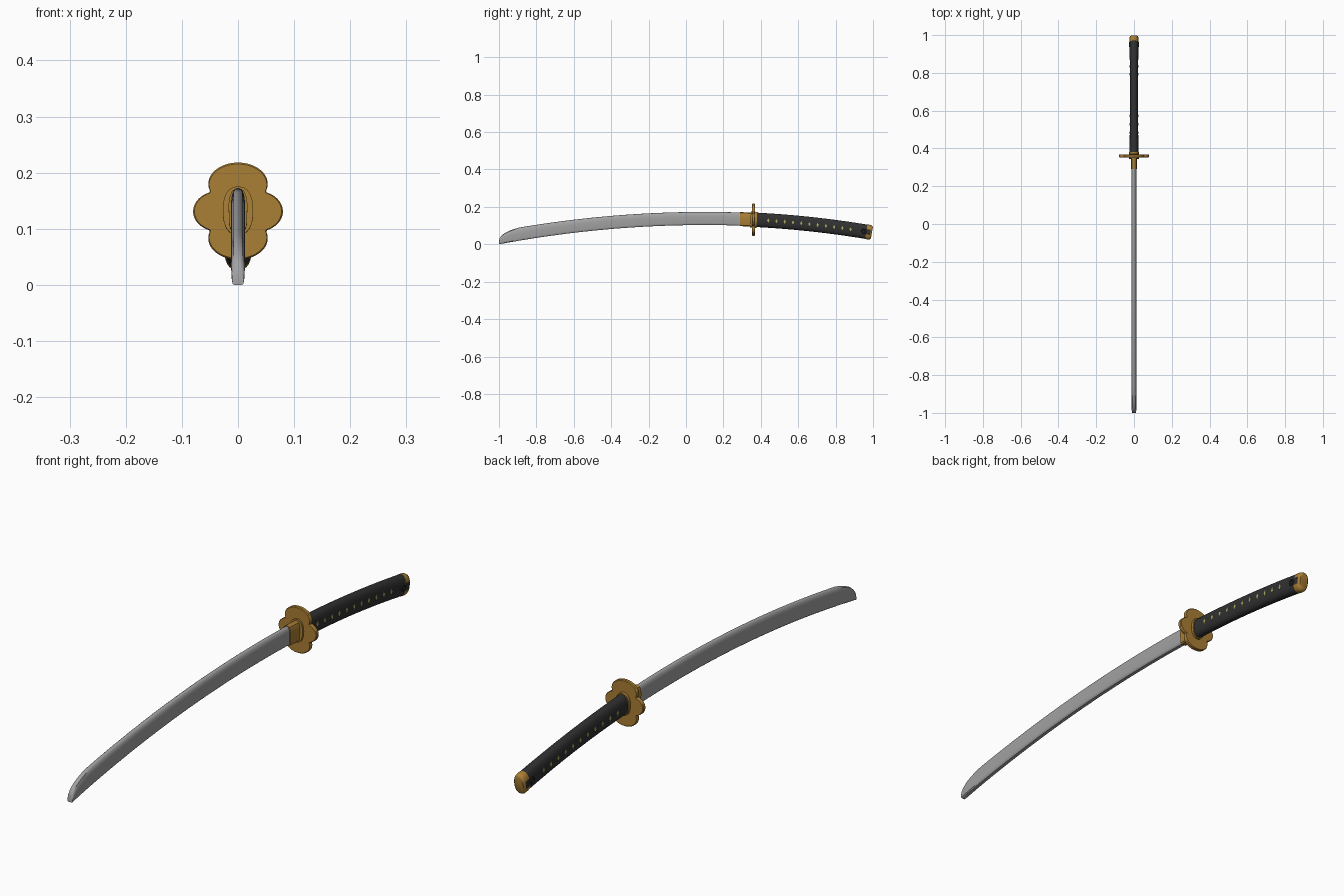
import bpy, bmesh, math
from mathutils import Vector

if "Cube" in bpy.data.objects:
    bpy.data.objects.remove(bpy.data.objects["Cube"])


def material(name, rgb):
    m = bpy.data.materials.new(name)
    m.diffuse_color = (*rgb, 1)
    m.use_nodes = True
    m.node_tree.nodes["Principled BSDF"].inputs["Base Color"].default_value = m.diffuse_color
    return m


STEEL = material("steel grey", (0.36, 0.36, 0.36))
GOLD = material("aged gold", (0.40, 0.21, 0.035))
BLACK = material("wrap black", (0.03, 0.03, 0.03))
OLIVE = material("pale olive", (0.42, 0.40, 0.12))


def loft(name, rings, mats, angle=35):
    """Skin closed rings of equal length and cap both ends."""
    bm = bmesh.new()
    vr = [[bm.verts.new(p) for p in r] for r in rings]
    n = len(vr[0])
    for a, b in zip(vr, vr[1:]):
        for i in range(n):
            bm.faces.new((a[i], a[(i + 1) % n], b[(i + 1) % n], b[i]))
    bm.faces.new(vr[0])
    bm.faces.new(vr[-1])
    bmesh.ops.recalc_face_normals(bm, faces=bm.faces)
    me = bpy.data.meshes.new(name)
    bm.to_mesh(me)
    bm.free()
    for m in mats:
        me.materials.append(m)
    ob = bpy.data.objects.new(name, me)
    bpy.context.collection.objects.link(ob)
    bpy.context.view_layer.objects.active = ob
    for o in bpy.data.objects:
        o.select_set(o == ob)
    bpy.ops.object.shade_smooth_by_angle(angle=math.radians(angle))
    return ob


# Blade: blunt-edged section (half width, height fraction), mirrored
HALF = [(0.0065, 0), (0.0105, 0.06), (0.0115, 0.15), (0.0125, 0.6),
        (0.0115, 0.78), (0.008, 0.94), (0.004, 0.985)]
SECTION = HALF + [(0, 1)] + [(-x, t) for x, t in reversed(HALF)]


def blade_ring(y, height, wide=1.0, drop=0.0):
    bottom = 0.103 - 0.085 * (y - 0.1) ** 2 - drop
    return [(x * wide, y, bottom + t * height) for x, t in SECTION]


tip = [(-1, 0.016, 0.85), (-0.996, 0.032, 0.9), (-0.987, 0.043, 0.95), (-0.972, 0.053, 1),
       (-0.945, 0.062, 1), (-0.92, 0.067, 1), (-0.89, 0.07, 1)]
rings = [blade_ring(*t) for t in tip]
rings += [blade_ring(-0.89 + 1.24 * i / 32, 0.07) for i in range(1, 33)]
loft("blade", rings, [STEEL])

# Collar gripping the blade root
loft("blade_collar", [blade_ring(y, 0.075, 1.35, 0.003) for y in (0.29, 0.312, 0.334, 0.358)], [GOLD])


# Guard: four overlapping oval lobes, outline found by ray exit from the centre
LOBES = [(0.035, 0, 0.045, 0.036), (-0.035, 0, 0.045, 0.036),
         (0, 0.049, 0.053, 0.038), (0, -0.048, 0.053, 0.038)]


def lobe_exit(a):
    best = 0
    for cx, cz, rx, rz in LOBES:
        dx, dz, ox, oz = math.cos(a) / rx, math.sin(a) / rz, cx / rx, cz / rz
        q, b, c = dx * dx + dz * dz, dx * ox + dz * oz, ox * ox + oz * oz - 1
        if b * b >= q * c:
            best = max(best, (b + math.sqrt(b * b - q * c)) / q)
    return best


def guard_ring(y, s):
    angles = [2 * math.pi * i / 120 for i in range(120)]
    return [(s * lobe_exit(a) * math.cos(a), y, 0.131 + s * lobe_exit(a) * math.sin(a)) for a in angles]


loft("guard", [guard_ring(0.353, 0.97), guard_ring(0.356, 1), guard_ring(0.366, 1), guard_ring(0.369, 0.97)], [GOLD])


# Grip sections follow the curve of the handle and stay square to it
def grip_centre(y):
    return 0.138 - 0.095 * (y - 0.1) ** 2


def grip_ring(y, rx, rz, power=0.85, n=40):
    slope = -0.19 * (y - 0.1)
    up = Vector((0, -slope, 1)).normalized()
    out = []
    for i in range(n):
        a = 2 * math.pi * i / n
        c, s = math.cos(a), math.sin(a)
        x = rx * math.copysign(abs(c) ** power, c)
        h = rz * math.copysign(abs(s) ** power, s)
        out.append(Vector((x, y, grip_centre(y))) + up * h)
    return out


# Washers either side of the guard
for name, y0, y1 in (("front_washer", 0.345, 0.354), ("rear_washer", 0.368, 0.379)):
    loft(name, [grip_ring(y0, 0.027, 0.043), grip_ring(y1, 0.027, 0.043)], [GOLD])


def grip_width(y):
    return 0.0235 - 0.002 * math.sin(math.pi * (y - 0.37) / 0.6)


loft("grip", [grip_ring(y, grip_width(y), 0.0385) for y in [0.37 + 0.6 * i / 20 for i in range(21)]], [BLACK])

# Pommel cap: gold, with dark wrap crossing its sides
cap = loft("pommel_cap", [grip_ring(y, 0.0245 * s, 0.0395 * s) for y, s in
                          ((0.964, 0.99), (0.968, 1), (0.978, 1), (0.986, 0.97), (0.991, 0.9), (0.994, 0.75))],
           [GOLD, BLACK])
for p in cap.data.polygons:
    c = p.center
    if abs(p.normal.x) > 0.6 and c.y < 0.984 and abs(c.z - grip_centre(c.y)) < 0.017:
        p.material_index = 1

for side in (1, -1):
    tag = "right" if side > 0 else "left"
    # Row of small diamonds showing through the wrap
    for k in range(11):
        y = 0.44 + 0.044 * k
        z, x = grip_centre(y), grip_width(y)
        ring = [(0.0065, 0), (0, 0.011), (-0.0065, 0), (0, -0.011)]
        loft(f"{tag}_diamond_{k + 1}",
             [[(side * (x + d), y + a, z + b) for a, b in ring] for d in (-0.003, 0.0008)], [OLIVE], 20)
    # Cord eyelet near the pommel
    y = 0.95
    bpy.ops.mesh.primitive_torus_add(major_segments=24, minor_segments=10, major_radius=0.010, minor_radius=0.004,
                                     location=(side * 0.0235, y, grip_centre(y)), rotation=(0, math.pi / 2, 0))
    eyelet = bpy.context.object
    eyelet.name = f"{tag}_eyelet"
    eyelet.data.materials.append(BLACK)
    bpy.ops.object.shade_smooth_by_angle()
